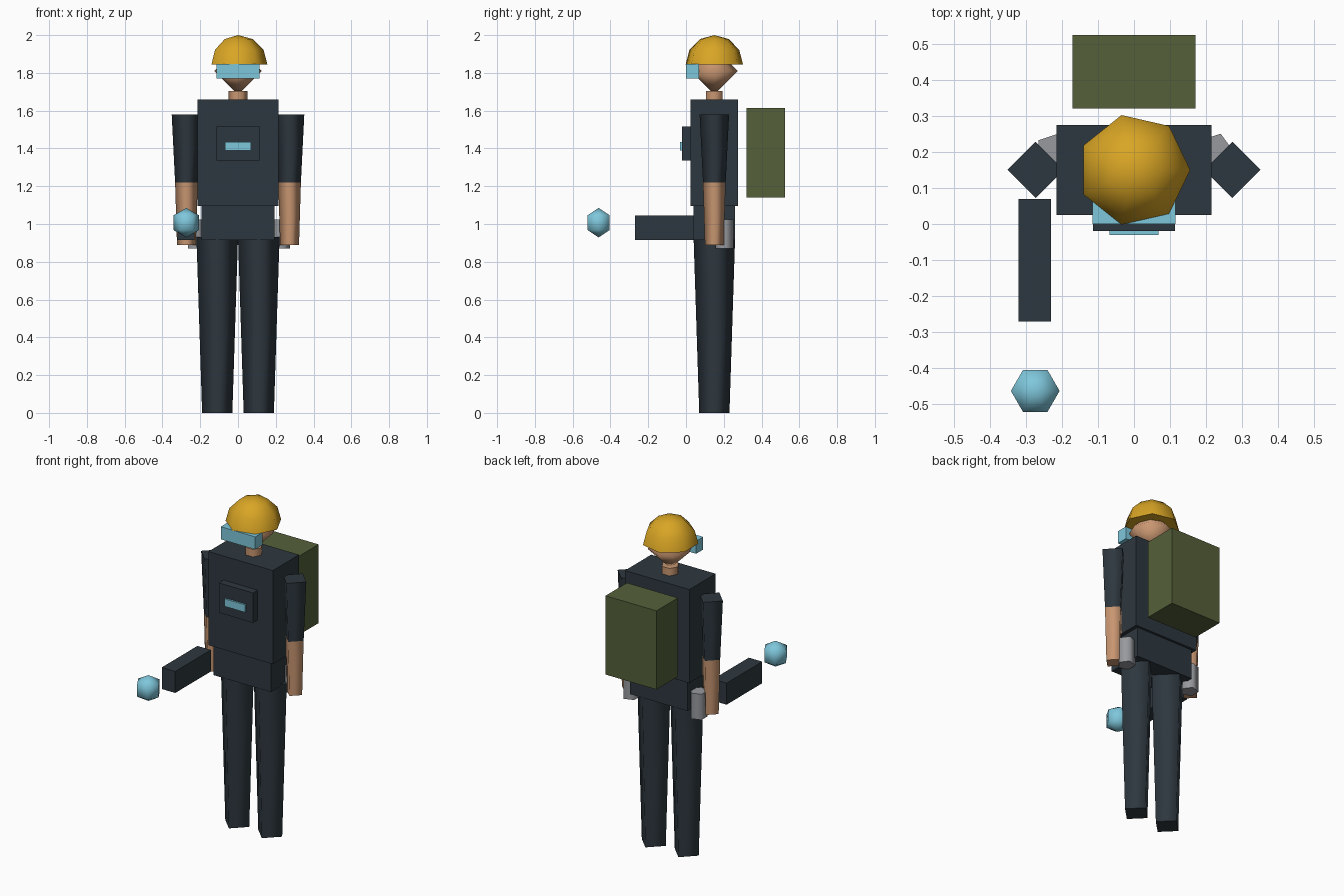
import bpy, bmesh, math
from mathutils import Matrix, Vector

cube = bpy.data.objects.get("Cube")
if cube:
    bpy.data.objects.remove(cube, do_unlink=True)


def material(name, rgb):
    m = bpy.data.materials.new(name)
    m.use_nodes = True
    m.diffuse_color = (*rgb, 1)
    m.node_tree.nodes["Principled BSDF"].inputs["Base Color"].default_value = (*rgb, 1)
    return m


DARK = material("dark_cloth", (0.027, 0.039, 0.050))
SKIN = material("skin", (0.58, 0.305, 0.165))
YELLOW = material("helmet_yellow", (0.69, 0.376, 0.018))
CYAN = material("light_blue", (0.21, 0.57, 0.71))
OLIVE = material("olive_canvas", (0.091, 0.117, 0.042))
GREY = material("grey_metal", (0.31, 0.32, 0.34))

MID_Y = 0.15  # depth of the body's centre line


def finish(name, bm, mat, smooth=False):
    """Turn a bmesh into an object; smooth parts keep flat end caps."""
    bmesh.ops.recalc_face_normals(bm, faces=bm.faces)
    for f in bm.faces:
        f.smooth = smooth and abs(f.normal.z) < 0.99
    me = bpy.data.meshes.new(name)
    bm.to_mesh(me)
    bm.free()
    me.materials.append(mat)
    ob = bpy.data.objects.new(name, me)
    bpy.context.collection.objects.link(ob)
    return ob


def box(name, mat, x, y, z):
    """Box from (min, max) pairs."""
    bm = bmesh.new()
    bmesh.ops.create_cube(bm, size=1)
    spans = (x, y, z)
    for v in bm.verts:
        v.co = Vector([a + (b - a) * (c + 0.5) for (a, b), c in zip(spans, v.co)])
    return finish(name, bm, mat)


def lathe(name, mat, center, sides, profile):
    """Stack of regular rings (radius, z); zero radius makes a pole."""
    bm = bmesh.new()
    rings = []
    for r, z in profile:
        count = sides if r > 0 else 1
        rings.append([bm.verts.new((center[0] + r * math.cos(math.tau * i / sides),
                                    center[1] + r * math.sin(math.tau * i / sides), z))
                      for i in range(count)])
    for low, high in zip(rings, rings[1:]):
        for i in range(sides):
            j = (i + 1) % sides
            quad = [low[i % len(low)], low[j % len(low)],
                    high[j % len(high)], high[i % len(high)]]
            bm.faces.new(list(dict.fromkeys(quad)))
    for ring in (rings[0], rings[-1]):
        if len(ring) > 1:
            bm.faces.new(ring)
    return finish(name, bm, mat, smooth=True)


def arc(radius, z, degrees):
    """Profile points on a circle at the given latitudes."""
    return [(0 if abs(d) == 90 else radius * math.cos(math.radians(d)),
             z + radius * math.sin(math.radians(d))) for d in degrees]


# Body
box("torso", DARK, (-0.215, 0.215), (0.025, 0.275), (1.095, 1.66))
box("hips", DARK, (-0.193, 0.193), (0.04, 0.26), (0.915, 1.095))
box("chest_plate", DARK, (-0.114, 0.114), (-0.02, 0.025), (1.335, 1.515))
box("chest_light", CYAN, (-0.068, 0.068), (-0.031, -0.02), (1.39, 1.435))

# Limbs and side canisters
for side, s in (("left", 1), ("right", -1)):
    lathe(side + "_leg", DARK, (s * 0.11, MID_Y), 4, [(0.08, 0), (0.11, 0.93)])
    arm = (s * 0.273, MID_Y)
    lathe(side + "_sleeve", DARK, arm, 4, [(0.06, 1.22), (0.078, 1.58)])
    lathe(side + "_forearm", SKIN, arm, 4, [(0.05, 0.89), (0.06, 1.22)])
    lathe(side + "_canister", GREY, (s * 0.225, 0.203), 5, [(0.05, 0.87), (0.05, 1.025)])

# Head
lathe("neck", SKIN, (0, MID_Y), 6, [(0.05, 1.64), (0.05, 1.705)])
lathe("head", SKIN, (0, MID_Y), 8, arc(0.125, 1.81, (-90, 0, 90)))
lathe("helmet", YELLOW, (0, MID_Y), 7, arc(0.156, 1.844, (0, 30, 60, 90)))
box("goggles", CYAN, (-0.115, 0.115), (0.0, 0.068), (1.77, 1.846))

# Gear
box("backpack", OLIVE, (-0.17, 0.17), (0.32, 0.525), (1.14, 1.615))
box("hand_tool", DARK, (-0.32, -0.23), (-0.27, 0.07), (0.915, 1.045))
lathe("glowing_orb", CYAN, (-0.274, -0.463), 6, arc(0.078, 1.007, (-90, -30, 30, 90)))
